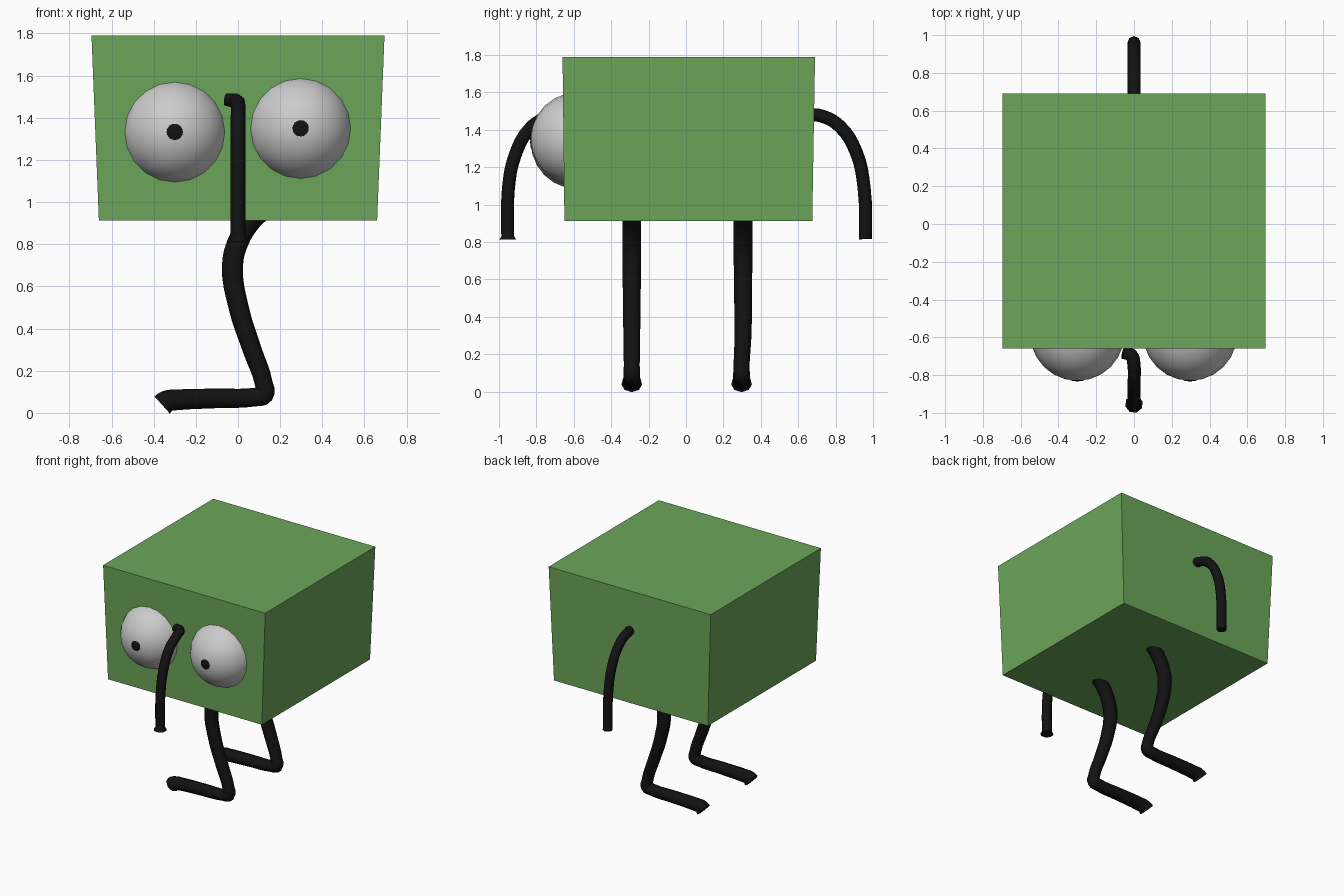
import bpy, bmesh
from math import radians

if "Cube" in bpy.data.objects:
    bpy.data.objects.remove(bpy.data.objects["Cube"])


def material(name, rgb):
    m = bpy.data.materials.new(name)
    m.diffuse_color = (*rgb, 1)
    m.use_nodes = True
    m.node_tree.nodes["Principled BSDF"].inputs["Base Color"].default_value = m.diffuse_color
    return m


GREEN = material("green", (0.15, 0.38, 0.10))
BLACK = material("black", (0.006, 0.006, 0.006))


def tube(name, points, radius):
    """Smooth eight-sided tube through (x, y, z, radius factor) points."""
    cu = bpy.data.curves.new(name, 'CURVE')
    cu.dimensions = '3D'
    cu.bevel_depth = radius
    cu.bevel_resolution = 2
    cu.resolution_u = 4
    cu.use_fill_caps = True
    sp = cu.splines.new('BEZIER')
    sp.bezier_points.add(len(points) - 1)
    for bp, (x, y, z, r) in zip(sp.bezier_points, points):
        bp.co = (x, y, z)
        bp.radius = r
        bp.handle_left_type = bp.handle_right_type = 'AUTO'
    ob = bpy.data.objects.new(name, cu)
    bpy.context.collection.objects.link(ob)
    bpy.ops.object.select_all(action='DESELECT')
    ob.select_set(True)
    bpy.context.view_layer.objects.active = ob
    bpy.ops.object.convert(target='MESH')
    ob = bpy.context.object
    ob.data.materials.clear()
    ob.data.materials.append(BLACK)
    bpy.ops.object.shade_smooth_by_angle(angle=radians(50))


def ball(name, loc, scale, segments, rings, mat=None):
    """Sphere with its pole facing the front."""
    bpy.ops.mesh.primitive_uv_sphere_add(segments=segments, ring_count=rings, radius=1,
                                         location=loc, rotation=(radians(90), 0, 0))
    ob = bpy.context.object
    ob.name = name
    ob.scale = scale
    bpy.ops.object.shade_smooth()
    if mat:
        ob.data.materials.append(mat)


# Body: box that narrows slightly towards the bottom
bm = bmesh.new()
bmesh.ops.create_cube(bm, size=2)
for v in bm.verts:
    top = v.co.z > 0
    v.co.x *= 0.695 if top else 0.66
    v.co.y = ((0.69 if top else 0.675) if v.co.y > 0 else (-0.66 if top else -0.65))
    v.co.z = 1.79 if top else 0.912
mesh = bpy.data.meshes.new("body")
bm.to_mesh(mesh)
bm.free()
mesh.materials.append(GREEN)
bpy.context.collection.objects.link(bpy.data.objects.new("body", mesh))

# Eyes sunk into the front face, with pupils
for side, x, z in (("left", -0.30, 1.333), ("right", 0.297, 1.35)):
    ball(side + "_eye", (x, -0.58, z), (0.25, 0.25, 0.25), 20, 12)
    ball(side + "_pupil", (x, -0.823, z), (0.04, 0.04, 0.01), 16, 8, BLACK)

# Arms on the front and back faces
tube("front_arm", [(-0.06, -0.685, 1.487, 0.8), (-0.015, -0.695, 1.48, 1), (0, -0.75, 1.465, 1),
                   (0, -0.84, 1.40, 1), (0, -0.915, 1.26, 1), (0, -0.95, 1.08, 1),
                   (0, -0.953, 0.83, 1), (0, -0.953, 0.812, 1.32)], 0.036)
tube("back_arm", [(0, 0.65, 1.48, 1), (0, 0.72, 1.475, 1), (0, 0.82, 1.42, 1),
                  (0, 0.91, 1.28, 1), (0, 0.952, 1.09, 1), (0, 0.96, 0.815, 1)], 0.035)

# Legs: bent at the knee and ankle, feet pointing to -x
for name, y, shift in (("front_leg", -0.29, 0), ("back_leg", 0.305, -0.008)):
    path = [(0.10, 0.95, 1), (0.06, 0.91, 1), (0.0, 0.81, 1), (-0.026, 0.70, 1),
            (0.003, 0.50, 0.95), (0.067, 0.30, 0.9), (0.122, 0.14, 0.85),
            (0.125, 0.087, 0.9), (0.08, 0.075, 0.88), (-0.10, 0.069, 0.93),
            (-0.30, 0.061, 0.98), (-0.34, 0.056, 1), (-0.36, 0.038, 1.1)]
    tube(name, [(x, y + (shift if z < 0.2 else 0), z, r) for x, z, r in path], 0.05)
